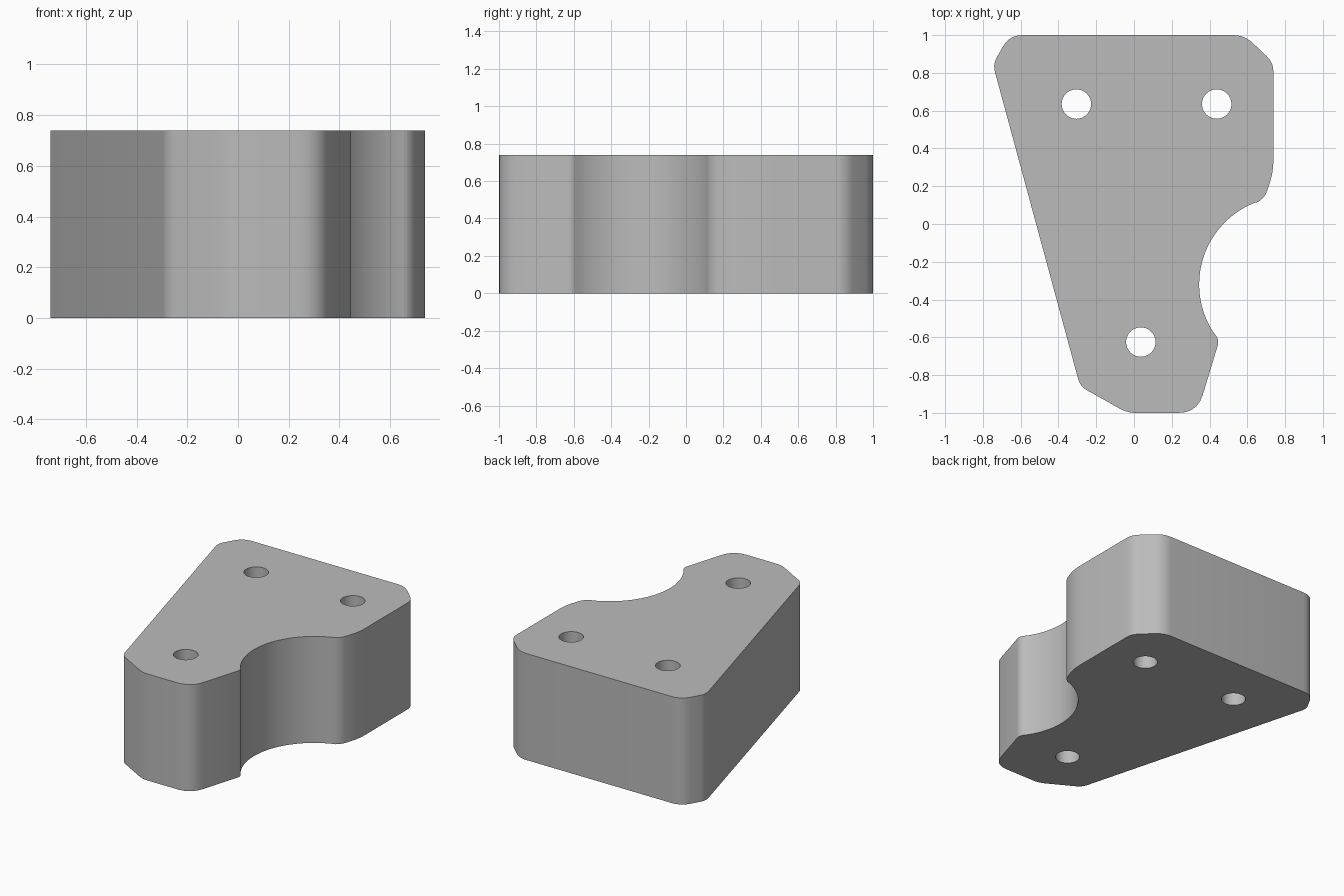
import bpy, bmesh
from math import radians, cos, sin, tau
from mathutils import Vector

cube = bpy.data.objects.get("Cube")
if cube:
    bpy.data.objects.remove(cube, do_unlink=True)

HEIGHT = 0.74

# Plain grey material
grey = bpy.data.materials.new("grey")
grey.use_nodes = True
colour = (0.5, 0.5, 0.5, 1)
grey.diffuse_color = colour
grey.node_tree.nodes["Principled BSDF"].inputs["Base Color"].default_value = colour


def arc(cx, cy, r, start, end, steps):
    """Points on an arc, angles in degrees."""
    angles = [radians(start + (end - start) * i / steps) for i in range(steps + 1)]
    return [(cx + r * cos(a), cy + r * sin(a)) for a in angles]


def rounded(corners, steps=5):
    """Closed outline whose corners (x, y, cut) are rounded off by their cut length."""
    pts = []
    for i, (x, y, cut) in enumerate(corners):
        p = Vector((x, y))
        if not cut:
            pts.append(p)
            continue
        before = Vector(corners[i - 1][:2])
        after = Vector(corners[(i + 1) % len(corners)][:2])
        a = p + (before - p).normalized() * cut
        b = p + (after - p).normalized() * cut
        for s in range(steps + 1):
            t = s / steps
            pts.append(a * (1 - t) ** 2 + p * 2 * t * (1 - t) + b * t ** 2)
    return pts


def add_loop(bm, pts):
    verts = [bm.verts.new((x, y, 0)) for x, y in pts]
    for i, v in enumerate(verts):
        bm.edges.new((verts[i - 1], v))


# Block outline, clockwise from the back right corner, with the scooped side
scoop = [(x, y, 0) for x, y in arc(0.81, -0.32, 0.465, 108, 212, 28)]
outline = rounded(
    [(-0.747, 0.845, 0.04), (-0.66, 1, 0.07), (0.585, 1, 0.06), (0.738, 0.855, 0.05),
     (0.738, 0.27, 0.07), (0.69, 0.135, 0.04)]
    + scoop
    + [(0.452, -0.615, 0.03), (0.335, -1, 0.1), (-0.035, -1, 0.045), (-0.285, -0.86, 0.04)])

bm = bmesh.new()
add_loop(bm, outline)

# Three through holes
for x, y in [(-0.305, 0.635), (0.438, 0.635), (0.036, -0.625)]:
    add_loop(bm, arc(x, y, 0.078, 0, 360, 32)[:-1])

# Fill the section and raise it into a solid
bmesh.ops.triangle_fill(bm, edges=bm.edges[:], use_beauty=True)
top = bmesh.ops.extrude_face_region(bm, geom=bm.faces[:], use_keep_orig=True)
bmesh.ops.translate(bm, vec=(0, 0, HEIGHT),
                    verts=[g for g in top["geom"] if isinstance(g, bmesh.types.BMVert)])
bmesh.ops.recalc_face_normals(bm, faces=bm.faces[:])

mesh = bpy.data.meshes.new("bracket_block")
bm.to_mesh(mesh)
bm.free()
mesh.materials.append(grey)
block = bpy.data.objects.new("bracket_block", mesh)
bpy.context.collection.objects.link(block)

# Smooth walls, sharp rims
bpy.ops.object.select_all(action='DESELECT')
block.select_set(True)
bpy.context.view_layer.objects.active = block
bpy.ops.object.shade_smooth_by_angle(angle=radians(30))
